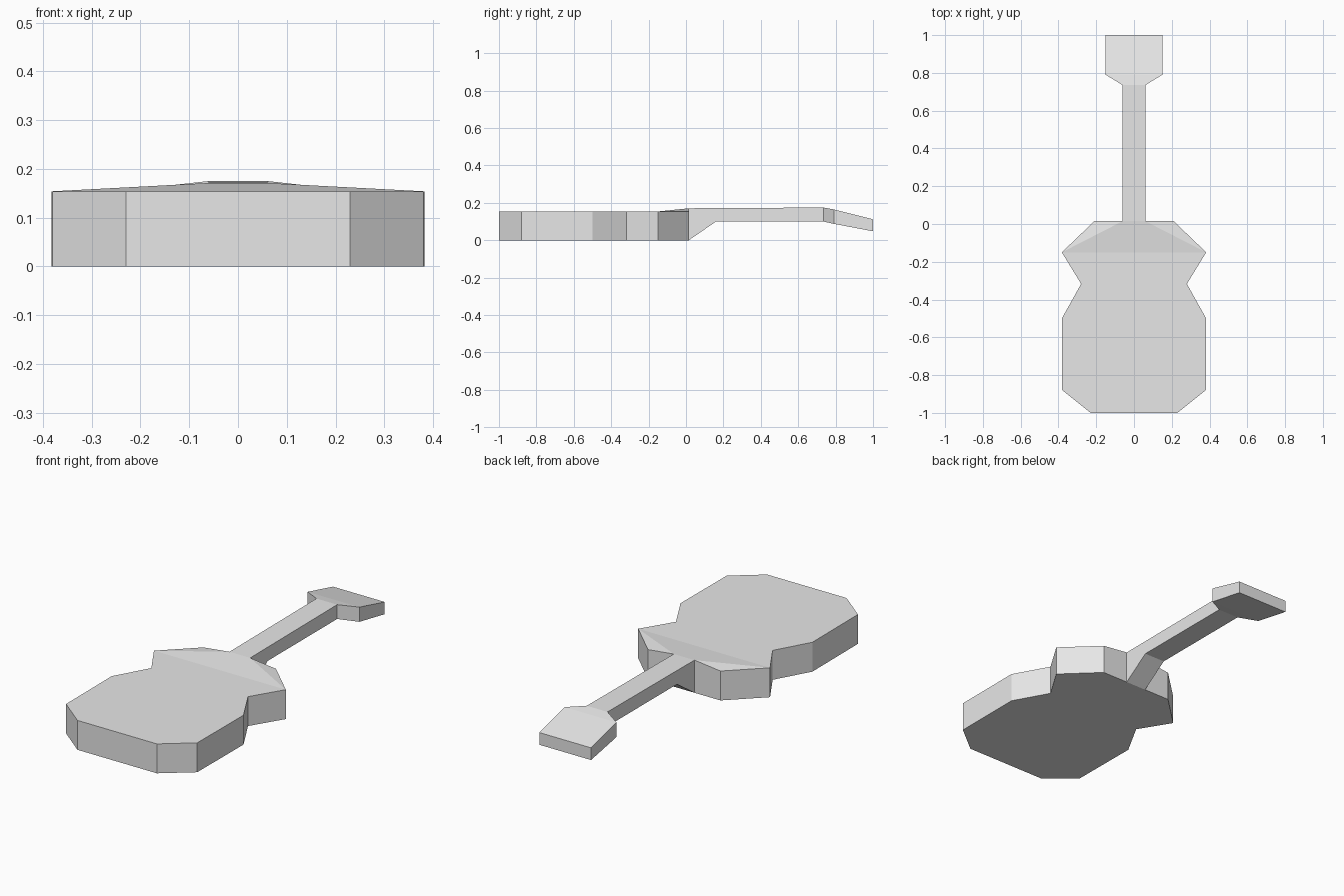
import bpy
import bmesh

cube = bpy.data.objects.get("Cube")
if cube:
    bpy.data.objects.remove(cube, do_unlink=True)

# One plain grey for the whole instrument
grey = bpy.data.materials.new("plain_grey")
grey.use_nodes = True
colour = (0.8, 0.8, 0.8, 1.0)
grey.diffuse_color = colour
grey.node_tree.nodes["Principled BSDF"].inputs["Base Color"].default_value = colour


def finish(name, bm):
    mesh = bpy.data.meshes.new(name)
    bm.to_mesh(mesh)
    bm.free()
    mesh.materials.append(grey)
    obj = bpy.data.objects.new(name, mesh)
    bpy.context.scene.collection.objects.link(obj)
    return obj


def loft(name, sections, cap_end=False):
    """Rectangular sections along y: (y, half width, bottom, top)."""
    bm = bmesh.new()
    rings = [[bm.verts.new(p) for p in ((-w, y, lo), (w, y, lo), (w, y, hi), (-w, y, hi))]
             for y, w, lo, hi in sections]
    for a, b in zip(rings, rings[1:]):
        for i in range(4):
            j = (i + 1) % 4
            bm.faces.new((a[i], a[j], b[j], b[i]))
    if cap_end:
        bm.faces.new(rings[-1])
    bmesh.ops.recalc_face_normals(bm, faces=bm.faces)
    # the loft is open, so make sure the normals point outwards
    bm.normal_update()
    if max(bm.faces, key=lambda f: f.calc_center_median().z).normal.z < 0:
        bmesh.ops.reverse_faces(bm, faces=bm.faces)
    return finish(name, bm)


# Body: waisted outline from the tail to the neck joint, mirrored across x
NECK_W, JOINT_Y, JOINT_Z, BODY_Z = 0.06, 0.015, 0.171, 0.154
half = [(0.23, -1.0), (0.38, -0.88), (0.382, -0.5), (0.28, -0.317),
        (0.382, -0.15), (0.21, JOINT_Y), (NECK_W, JOINT_Y)]
outline = half + [(-x, y) for x, y in reversed(half)]
n, k = len(outline), len(half)

bm = bmesh.new()
low = [bm.verts.new((x, y, 0)) for x, y in outline]
top = [bm.verts.new((x, y, JOINT_Z if abs(x) == NECK_W else BODY_Z)) for x, y in outline]
bm.faces.new(low[::-1])
for i in range(n):
    if i != k - 1:  # the neck covers this stretch
        j = (i + 1) % n
        bm.faces.new((low[i], low[j], top[j], top[i]))
# Flat soundboard, sloping shoulder panel and its two side facets
bm.faces.new(top[:k - 2] + top[k + 2:])
bm.faces.new(top[k - 3:k - 2] + top[k - 1:k + 1] + top[k + 2:k + 3])
bm.faces.new(top[k - 3:k])
bm.faces.new(top[k:k + 3])
finish("body", bm)

# Neck with slanted heel, then the flared headstock tilting down
nut = (0.735, NECK_W, 0.1, 0.175)
loft("neck", [(JOINT_Y, NECK_W, 0, JOINT_Z), (0.16, NECK_W, 0.1, 0.172), nut])
loft("headstock", [nut, (0.79, 0.15, 0.088, 0.165), (1.0, 0.15, 0.048, 0.112)], cap_end=True)
